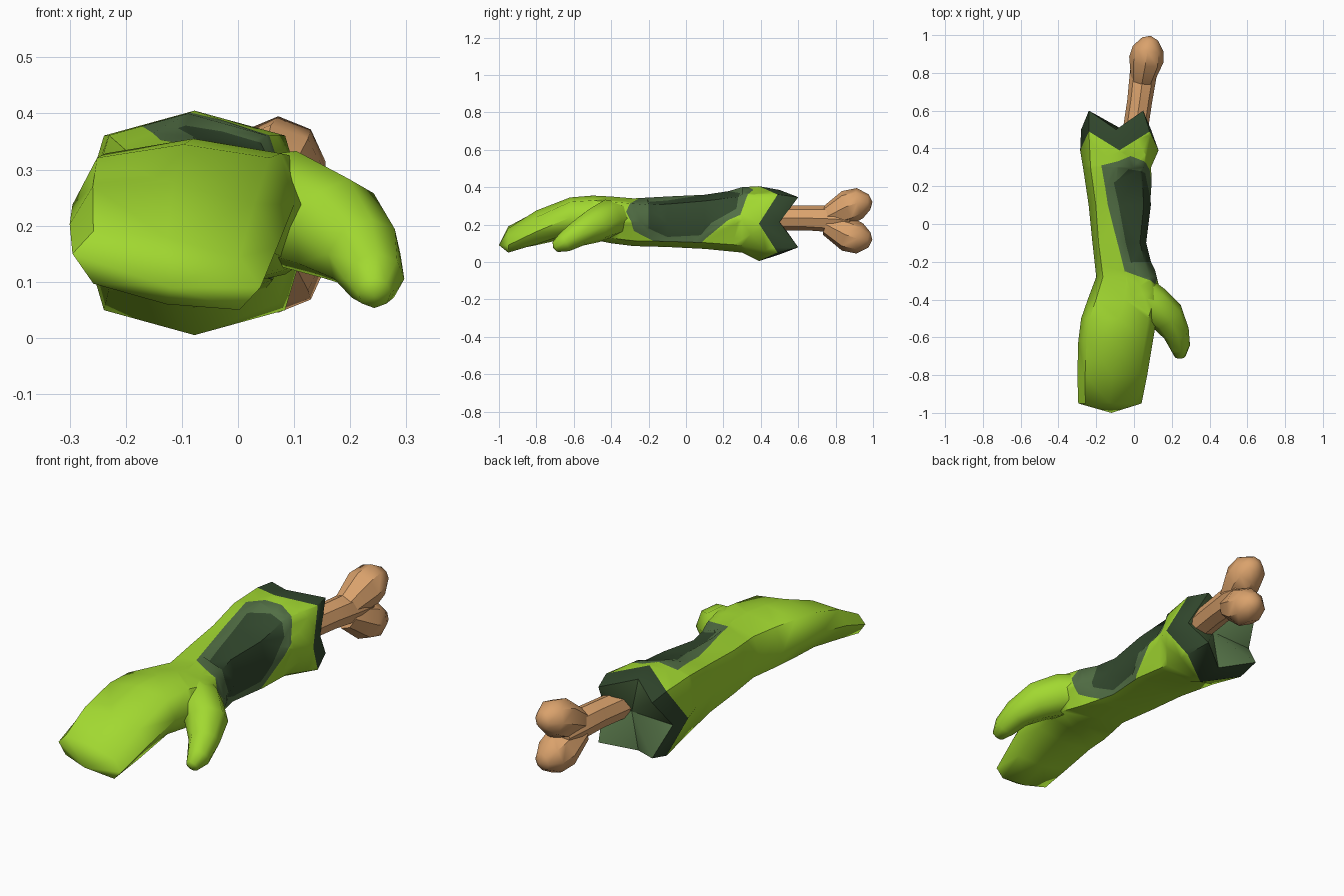
import bpy, bmesh, math
from mathutils import Vector

if "Cube" in bpy.data.objects:
    bpy.data.objects.remove(bpy.data.objects["Cube"])


def material(name, colour):
    mat = bpy.data.materials.new(name)
    mat.use_nodes = True
    mat.diffuse_color = (*colour, 1)
    mat.node_tree.nodes["Principled BSDF"].inputs["Base Color"].default_value = (*colour, 1)
    return mat


SKIN = material("bright green skin", (0.36, 0.69, 0.03))
FLESH = material("mid green flesh", (0.085, 0.16, 0.06))
DARK = material("dark green flesh", (0.032, 0.065, 0.027))
BONE = material("tan bone", (0.70, 0.36, 0.15))
SIDES = 8


def loft(bm, rings, start, end):
    """Skin a list of point rings and close both ends with a fan."""
    rows = [[bm.verts.new(p) for p in ring] for ring in rings]
    bands = []
    for a, b in zip(rows, rows[1:]):
        bands.append([bm.faces.new((a[i], a[(i + 1) % SIDES], b[(i + 1) % SIDES], b[i]))
                      for i in range(SIDES)])
    for row, tip in ((rows[0], start), (rows[-1], end)):
        centre = bm.verts.new(tip)
        bands.append([bm.faces.new((row[i], row[(i + 1) % SIDES], centre)) for i in range(SIDES)])
    bmesh.ops.recalc_face_normals(bm, faces=bm.faces)
    return bands


def finish(bm, name, mats, angle):
    mesh = bpy.data.meshes.new(name)
    bm.to_mesh(mesh)
    bm.free()
    for mat in mats:
        mesh.materials.append(mat)
    obj = bpy.data.objects.new(name, mesh)
    bpy.context.collection.objects.link(obj)
    bpy.ops.object.select_all(action="DESELECT")
    obj.select_set(True)
    bpy.context.view_layer.objects.active = obj
    bpy.ops.object.shade_smooth_by_angle(angle=math.radians(angle))
    return obj


def tube(name, path, mat, angle=55):
    """Tapered limb through (x, y, z, radius) stations."""
    pts = [Vector(p[:3]) for p in path]
    rings = []
    for k, p in enumerate(pts):
        along = (pts[min(k + 1, len(pts) - 1)] - pts[max(k - 1, 0)]).normalized()
        side = along.cross(Vector((0, 0, 1))).normalized()
        up = side.cross(along)
        turns = [math.tau * i / SIDES for i in range(SIDES)]
        rings.append([p + path[k][3] * (side * math.cos(t) + up * math.sin(t)) for t in turns])
    bm = bmesh.new()
    reach = (pts[-1] - pts[-2]).normalized() * path[-1][3] * 0.4
    loft(bm, rings, pts[0], pts[-1] + reach)
    return finish(bm, name, [mat], angle)


def section(y, x0, x1, z0, z1, tilt=0, zig=0):
    """Eight-sided cross-section; zig pushes alternate points back and forth."""
    ring = []
    for i in range(SIDES):
        t = math.tau * i / SIDES
        grow = 1.1 if i % 2 else 1
        c, s = math.cos(t) * grow, math.sin(t) * grow
        ring.append(((x0 + x1) / 2 + c * (x1 - x0) / 2,
                     y + (zig if i % 2 else -zig),
                     (z0 + z1) / 2 + s * (z1 - z0) / 2 + tilt * c))
    return ring


# Forearm and mitten hand, from fingertips to torn end
arm = bmesh.new()
bands = loft(arm, [
    section(-0.95, -0.295, 0.04, 0.06, 0.18, -0.03),
    section(-0.8, -0.3, 0.07, 0.09, 0.275, -0.02),
    section(-0.62, -0.295, 0.1, 0.13, 0.345),
    section(-0.5, -0.28, 0.12, 0.12, 0.355),
    section(-0.4, -0.245, 0.15, 0.1, 0.35),
    section(-0.28, -0.2, 0.12, 0.085, 0.34),
    section(-0.1, -0.22, 0.075, 0.08, 0.35),
    section(0.1, -0.24, 0.1, 0.07, 0.37),
    section(0.3, -0.27, 0.09, 0.05, 0.4),
    section(0.44, -0.285, 0.13, 0.005, 0.405, 0, 0.05),
    section(0.55, -0.28, 0.09, 0.04, 0.385, 0, 0.05),
], (-0.12, -1, 0.09), (-0.06, 0.5, 0.22))

# Jagged torn rim and end cap
for face in bands[-3]:
    face.material_index = 2
for face in bands[-1]:
    face.material_index = 1

# Wound outlines, as (y, across) in a plane facing up and to the left
OUT = Vector((1, 0, 1)).normalized()
ACROSS = Vector((-1, 0, 1)).normalized()
outer = [(-0.32, 0.11), (-0.25, 0.276), (0.31, 0.39), (0.36, 0.285),
         (0.29, 0.12), (0.06, 0.02), (-0.28, 0.045)]
inner = [(-0.2, 0.07), (-0.2, 0.24), (0.22, 0.34), (0.29, 0.28), (0.27, 0.16), (0.08, 0.055)]


def cutting_planes(outline):
    pts = [Vector((0, y, 0)) + ACROSS * w for y, w in outline]
    centre = sum(pts, Vector()) / len(pts)
    for a, b in zip(pts, pts[1:] + pts[:1]):
        normal = (b - a).cross(OUT).normalized()
        yield a, normal if normal.dot(centre - a) > 0 else -normal


def inside(point, outline, slack=0.0):
    return all((point - a).dot(n) > -slack for a, n in cutting_planes(outline))


def facing():
    return [f for f in arm.faces if f.material_index == 0 and f.normal.dot(OUT) > 0.05]


bmesh.ops.triangulate(arm, faces=facing())
for outline in (outer, inner):
    for spot, normal in cutting_planes(outline):
        faces = [f for f in facing() if -0.42 < f.calc_center_median().y < 0.42]
        geom = set(faces)
        for f in faces:
            geom.update(f.edges, f.verts)
        bmesh.ops.bisect_plane(arm, geom=list(geom), dist=0.0005, plane_co=spot, plane_no=normal)
        arm.normal_update()

# Colour the wound, then sink its middle
painted = [(f, f.calc_center_median()) for f in facing()]
sunk = set()
for face, centre in painted:
    if inside(centre, inner):
        face.material_index = 2
        sunk.update(face.verts)
    elif inside(centre, outer):
        face.material_index = 1
for vert in sunk:
    vert.co -= OUT * 0.015
finish(arm, "forearm_and_hand", [SKIN, FLESH, DARK], 55)

# Thumb
tube("thumb", [(0.0, -0.32, 0.24, 0.08), (0.09, -0.42, 0.23, 0.105), (0.175, -0.49, 0.195, 0.095),
               (0.225, -0.58, 0.15, 0.07), (0.243, -0.65, 0.105, 0.054),
               (0.243, -0.7, 0.08, 0.03)], SKIN)

# Bone shaft and its two knuckles
tube("bone_shaft", [(0.0, 0.45, 0.235, 0.066), (0.03, 0.65, 0.235, 0.066),
                    (0.05, 0.8, 0.23, 0.072), (0.06, 0.88, 0.22, 0.06)], BONE, 40)
for name, flip in (("upper_knuckle", 1), ("lower_knuckle", -1)):
    path = [(0.045, 0.76, 0.02, 0.062), (0.065, 0.87, 0.075, 0.092),
            (0.075, 0.93, 0.095, 0.082), (0.085, 0.98, 0.1, 0.042)]
    tube(name, [(x, y, 0.22 + flip * z, r) for x, y, z, r in path], BONE, 40)
